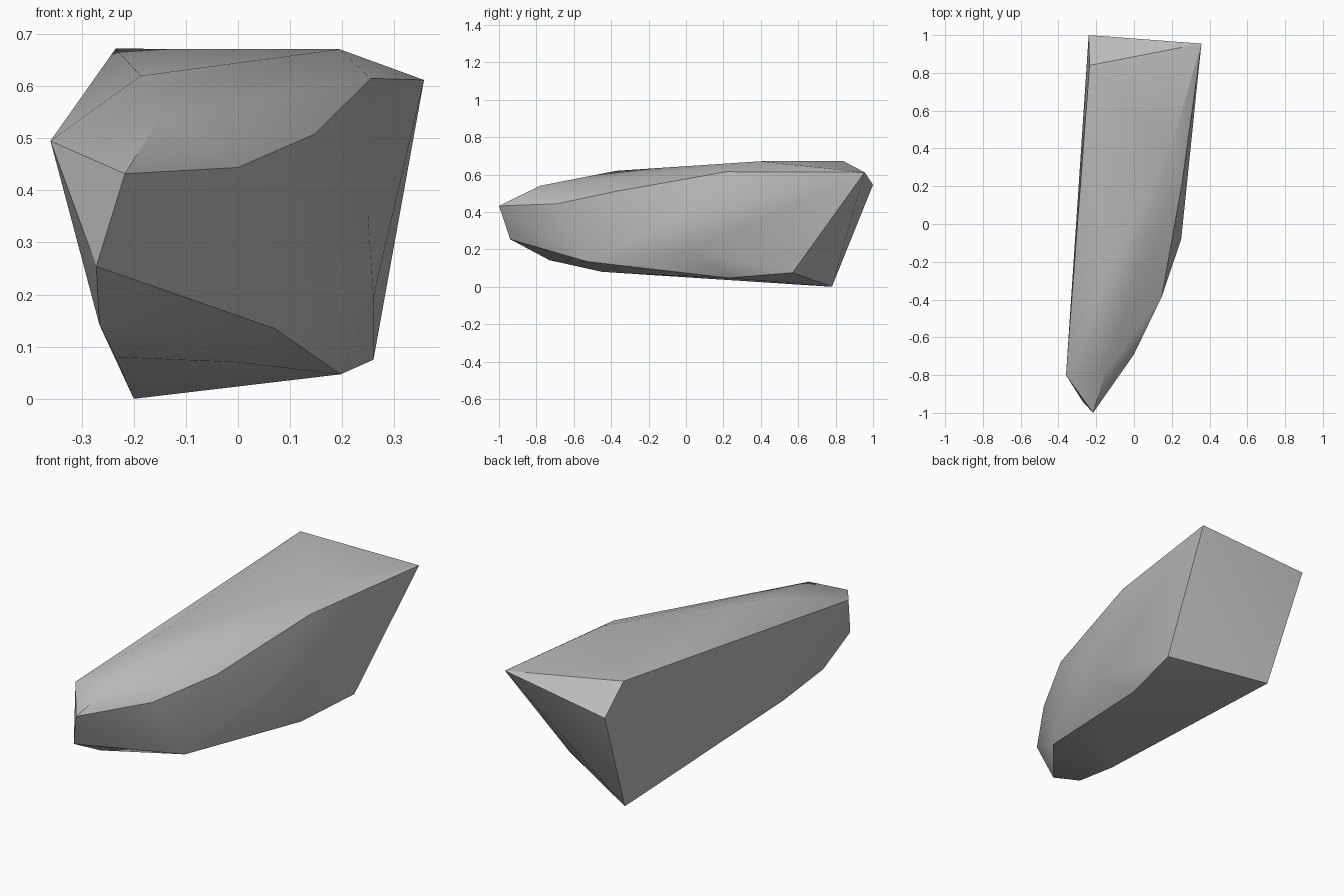
import bpy
import bmesh

# Remove the default object
default_object = bpy.data.objects.get("Cube")
if default_object:
    bpy.data.objects.remove(default_object, do_unlink=True)

# Plain stone colour
stone_grey = bpy.data.materials.new("stone_grey")
stone_grey.use_nodes = True
colour = (0.5, 0.5, 0.5, 1)
stone_grey.diffuse_color = colour
stone_grey.node_tree.nodes["Principled BSDF"].inputs["Base Color"].default_value = colour

# Corner points of the chipped boulder, grouped by region
upper_plateau = [(-.235, .84, .672), (.195, .4, .671), (-.187, -.37, .62), (-.15, -.78, .54)]
back_facet = [(.357, .955, .612), (-.24, 1, .545), (.26, .57, .075), (-.2, .78, 0)]
upper_rim = [(.255, .22, .615), (.147, -.385, .508), (0, -.69, .444)]
narrow_tip = [(-.217, -1, .432), (-.36, -.8, .495), (-.272, -.94, .254)]
lower_rim = [(-.266, -.73, .142), (-.235, -.45, .08), (0, -.3, .07),
             (.07, -.53, .135), (.197, .23, .047)]
side_bulge = [(.26, .02, .195), (.25, -.08, .35)]


def build_faceted_stone(name, corners, material):
    """Wrap a tight skin around the corner points."""
    bm = bmesh.new()
    for corner in corners:
        bm.verts.new(corner)
    hull = bmesh.ops.convex_hull(bm, input=bm.verts[:])
    unused = {item for item in hull["geom_interior"] + hull["geom_unused"]
              if isinstance(item, bmesh.types.BMVert)}
    bmesh.ops.delete(bm, geom=list(unused), context="VERTS")
    bmesh.ops.recalc_face_normals(bm, faces=bm.faces[:])

    mesh = bpy.data.meshes.new(name)
    bm.to_mesh(mesh)
    bm.free()
    mesh.materials.append(material)
    stone = bpy.data.objects.new(name, mesh)
    bpy.context.collection.objects.link(stone)
    return stone


# Boulder with soft worn sides and crisp broken edges
boulder = build_faceted_stone(
    "boulder",
    upper_plateau + back_facet + upper_rim + narrow_tip + lower_rim + side_bulge,
    stone_grey,
)
bpy.ops.object.select_all(action="DESELECT")
boulder.select_set(True)
bpy.context.view_layer.objects.active = boulder
bpy.ops.object.shade_smooth_by_angle(angle=0.52)
